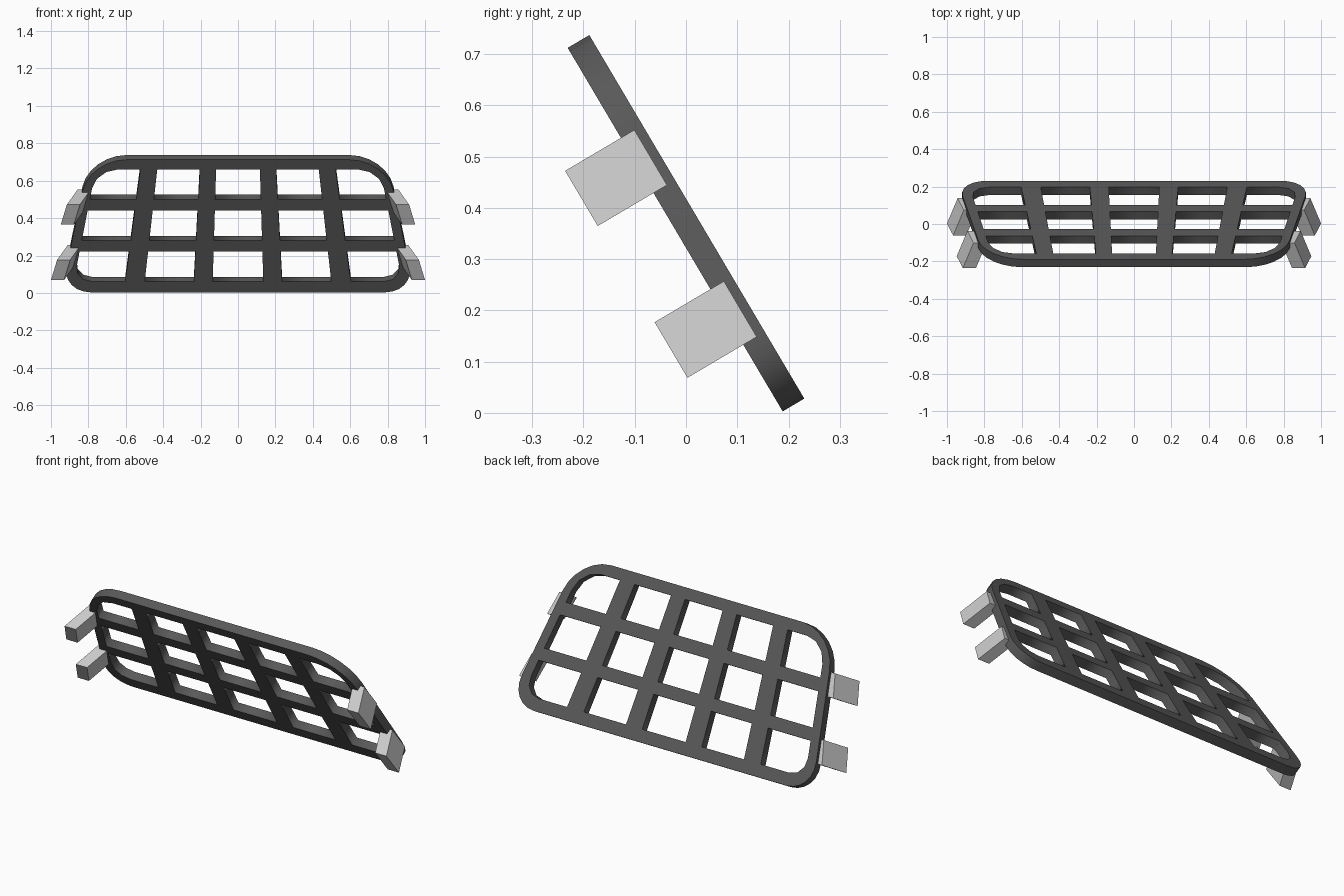
import bpy, bmesh, math
from mathutils import Vector

if "Cube" in bpy.data.objects:
    bpy.data.objects.remove(bpy.data.objects["Cube"])

HEIGHT, THICK = 0.824, 0.049
TILT, MID_Z = math.radians(120.6), 0.37


def taper(x, v):
    """Narrow the panel towards its top edge."""
    return Vector((x * (0.945 - 0.18 * v) / 0.945, v - HEIGHT / 2, 0))


def rounded(corners, cuts, steps):
    """Polygon whose corners are rounded by the given cut distances."""
    pts = []
    n = len(corners)
    for i, c in enumerate(corners):
        d = cuts[i]
        if d == 0:
            pts.append(c)
            continue
        a = c + (corners[i - 1] - c).normalized() * d
        b = c + (corners[(i + 1) % n] - c).normalized() * d
        ka, kb = a.lerp(c, 0.55), b.lerp(c, 0.55)
        for s in range(steps + 1):
            t = s / steps
            u = 1 - t
            pts.append(a * u**3 + ka * 3 * u * u * t + kb * 3 * u * t * t + b * t**3)
    return pts


def add_loop(curve, pts):
    sp = curve.splines.new('POLY')
    sp.points.add(len(pts) - 1)
    for p, co in zip(sp.points, pts):
        p.co = (co.x, co.y, 0, 1)
    sp.use_cyclic_u = True


def place(ob):
    ob.rotation_euler = (TILT, 0, 0)
    ob.location = (0, 0, MID_Z)


# Grille: rounded trapezoid outline with a 5 x 3 grid of openings
cu = bpy.data.curves.new("grille", 'CURVE')
cu.dimensions = '2D'
cu.fill_mode = 'BOTH'
cu.extrude = THICK / 2
add_loop(cu, rounded([taper(-0.945, 0), taper(0.945, 0),
                      taper(0.945, HEIGHT), taper(-0.945, HEIGHT)],
                     [0.16, 0.16, 0.2, 0.2], 6))
columns = [(-0.89, -0.611), (-0.505, -0.239), (-0.137, 0.137), (0.239, 0.505), (0.611, 0.89)]
rows = [(0.067, 0.255), (0.322, 0.508), (0.578, 0.764)]
for i, (x0, x1) in enumerate(columns):
    for j, (v0, v1) in enumerate(rows):
        cuts = [0.1 if (i, j) == (0, 0) else 0, 0.1 if (i, j) == (4, 0) else 0,
                0.12 if (i, j) == (4, 2) else 0, 0.12 if (i, j) == (0, 2) else 0]
        add_loop(cu, rounded([taper(x0, v0), taper(x1, v0), taper(x1, v1), taper(x0, v1)], cuts, 3))
grille = bpy.data.objects.new("grille", cu)
bpy.context.collection.objects.link(grille)
place(grille)
bpy.context.view_layer.objects.active = grille
grille.select_set(True)
bpy.ops.object.convert(target='MESH')
grille = bpy.context.object
dark = bpy.data.materials.new("dark_grey")
dark.diffuse_color = (0.1, 0.1, 0.1, 1)
dark.use_nodes = True
dark.node_tree.nodes["Principled BSDF"].inputs["Base Color"].default_value = dark.diffuse_color
grille.data.materials.clear()
grille.data.materials.append(dark)


# Mounting brackets: slanted blocks splayed outwards from the side edges
def bracket(name, side, x, v0, v1):
    bm = bmesh.new()
    bmesh.ops.create_cube(bm, size=1)
    for vert in bm.verts:
        a, b, c = (k + 0.5 for k in vert.co)
        px = x - 0.07 * (1 - a) + 0.033 * (1 - b) + 0.057 * c
        vert.co = (side * px, v0 + (v1 - v0) * b - HEIGHT / 2, -0.006 + 0.157 * c)
    bmesh.ops.recalc_face_normals(bm, faces=bm.faces)
    me = bpy.data.meshes.new(name)
    bm.to_mesh(me)
    bm.free()
    ob = bpy.data.objects.new(name, me)
    bpy.context.collection.objects.link(ob)
    place(ob)


for label, side in (("left", -1), ("right", 1)):
    bracket(f"lower_bracket_{label}", side, 0.91, 0.151, 0.277)
    bracket(f"upper_bracket_{label}", side, 0.858, 0.495, 0.62)
